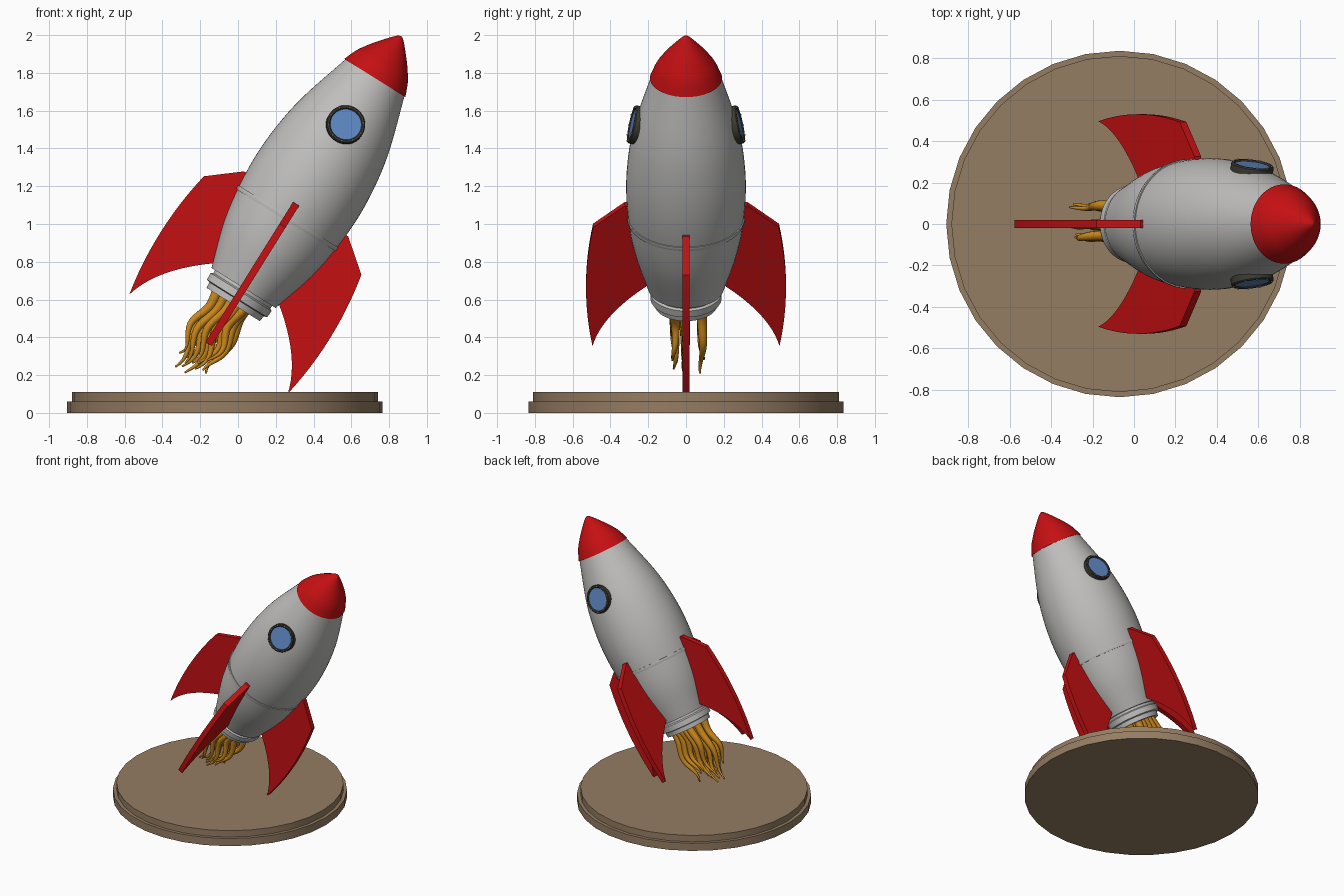
import bpy, bmesh, math
from mathutils import Matrix, Vector

if "Cube" in bpy.data.objects:
    bpy.data.objects.remove(bpy.data.objects["Cube"])


def material(name, rgb):
    m = bpy.data.materials.new(name)
    m.diffuse_color = (*rgb, 1)
    m.use_nodes = True
    m.node_tree.nodes["Principled BSDF"].inputs["Base Color"].default_value = m.diffuse_color
    return m


RED = material("red", (0.56, 0.005, 0.006))
GREY = material("light grey", (0.52, 0.515, 0.505))
WOOD = material("tan wood", (0.30, 0.205, 0.125))
ORANGE = material("flame orange", (0.60, 0.25, 0.012))
BLUE = material("window blue", (0.115, 0.25, 0.55))
DARK = material("dark metal", (0.045, 0.043, 0.032))

# The rocket is built upright around its seam ring, then tilted
TILT = Matrix.Translation((0.26, 0, 1.03)) @ Matrix.Rotation(math.radians(32), 4, 'Y')


def finish(bm, name, mat, matrix, angle=30):
    bmesh.ops.remove_doubles(bm, verts=bm.verts, dist=1e-5)
    bmesh.ops.recalc_face_normals(bm, faces=bm.faces)
    bm.transform(matrix)
    me = bpy.data.meshes.new(name)
    bm.to_mesh(me)
    bm.free()
    me.materials.append(mat)
    ob = bpy.data.objects.new(name, me)
    bpy.context.collection.objects.link(ob)
    smooth(ob, angle)
    return ob


def smooth(ob, angle):
    bpy.ops.object.select_all(action='DESELECT')
    ob.select_set(True)
    bpy.context.view_layer.objects.active = ob
    bpy.ops.object.shade_smooth_by_angle(angle=math.radians(angle))


def lathe(name, profile, mat, matrix, segs=64, angle=30):
    """Revolve (radius, height) points around z."""
    bm = bmesh.new()
    vs = [bm.verts.new((r, 0, z)) for r, z in profile]
    es = [bm.edges.new(p) for p in zip(vs, vs[1:])]
    bmesh.ops.spin(bm, geom=vs + es, cent=(0, 0, 0), axis=(0, 0, 1),
                   angle=math.tau, steps=segs, use_merge=True)
    return finish(bm, name, mat, matrix, angle)


def spline(pts, n=6):
    """Catmull-Rom curve through the points."""
    p = [Vector(q) for q in pts]
    p = [2 * p[0] - p[1]] + p + [2 * p[-1] - p[-2]]
    out = []
    for a, b, c, d in zip(p, p[1:], p[2:], p[3:]):
        for i in range(n):
            t = i / n
            out.append(0.5 * (2 * b + (c - a) * t + (2 * a - 5 * b + 4 * c - d) * t * t
                              + (3 * b - a - 3 * c + d) * t ** 3))
    return [tuple(v) for v in out] + [tuple(pts[-1])]


def bezier(a, b, c, n=12):
    a, b, c = Vector(a), Vector(b), Vector(c)
    return [tuple(a * (1 - i / n) ** 2 + b * 2 * (i / n) * (1 - i / n) + c * (i / n) ** 2)
            for i in range(n + 1)]


# Stepped round base
lathe("base", [(0, 0), (0.835, 0), (0.835, 0.06), (0.81, 0.06), (0.81, 0.11), (0, 0.11)],
      WOOD, Matrix.Translation((-0.07, 0, 0)), segs=32)

# Hull, nose, seam and nozzle
hull = spline([(0.2, -0.435), (0.272, -0.2), (0.305, 0), (0.317, 0.2),
               (0.304, 0.4), (0.267, 0.6), (0.182, 0.885)])
lathe("hull", [(0, -0.435)] + hull + [(0, 0.885)], GREY, TILT)
nose = spline([(0.191, 0.876), (0.16, 0.95), (0.123, 1.006), (0.09, 1.049),
               (0.026, 1.122), (0, 1.139)], 4)
lathe("nose_cone", [(0, 0.876)] + nose, RED, TILT, angle=45)
lathe("seam_ring", [(0.29, -0.012), (0.308, -0.012), (0.312, 0), (0.312, 0.012),
                    (0.29, 0.012), (0.29, -0.012)], GREY, TILT)
lathe("nozzle", [(0, -0.43), (0.178, -0.43), (0.178, -0.452), (0.19, -0.46), (0.188, -0.5),
                 (0.17, -0.505), (0.166, -0.538), (0.14, -0.538), (0.13, -0.5), (0, -0.5)],
      GREY, TILT)

# Four swept fins
outline = ([(0.19, -0.40), (0.25, -0.2), (0.28, 0.09), (0.325, 0.09)]
           + bezier((0.492, -0.045), (0.565, -0.42), (0.495, -0.785))
           + bezier((0.495, -0.785), (0.444, -0.59), (0.2, -0.405))[1:])
for i in range(4):
    bm = bmesh.new()
    f = bm.faces.new([bm.verts.new((r, -0.019, z)) for r, z in outline])
    ext = bmesh.ops.extrude_face_region(bm, geom=[f])["geom"]
    bmesh.ops.translate(bm, vec=(0, 0.038, 0),
                        verts=[v for v in ext if isinstance(v, bmesh.types.BMVert)])
    finish(bm, f"fin_{i + 1}", RED, TILT @ Matrix.Rotation(i * math.pi / 2, 4, 'Z'))

# A porthole on each side: rim, glass and bolts
for side, y in (("front", -1), ("back", 1)):
    rot = Vector((0, y, 0.25)).to_track_quat('Z', 'Y').to_matrix().to_4x4()
    m = TILT @ Matrix.Translation((0, y * 0.272, 0.584)) @ rot
    lathe(side + "_window_rim", [(0.083, -0.03), (0.103, -0.03), (0.103, 0.012), (0.098, 0.018),
                                 (0.088, 0.018), (0.083, 0.012), (0.083, -0.03)], DARK, m, 48)
    lathe(side + "_window_glass", [(0, 0.004), (0.085, 0.004), (0.085, 0.011), (0, 0.011)],
          BLUE, m, 48)
    bm = bmesh.new()
    for k in range(10):
        a = math.tau * k / 10
        bmesh.ops.create_uvsphere(bm, u_segments=8, v_segments=6, radius=0.005,
                                  matrix=Matrix.Translation((0.093 * math.cos(a),
                                                             0.093 * math.sin(a), 0.018)))
    finish(bm, side + "_window_bolts", GREY, m, 60)

# Exhaust flames: layers of wavy tapering tongues
cu = bpy.data.curves.new("flames", 'CURVE')
cu.dimensions = '3D'
cu.bevel_depth = 1
cu.bevel_resolution = 2
cu.use_fill_caps = True
layers = [(-0.06, -0.05, 0.9), (-0.005, 0.0, 1.0), (0.085, 0.02, 0.88)]
for li, (y, shift, size) in enumerate(layers):
    for k in range(5):
        x0 = (k - 2) * 0.04 + shift * 0.4
        length = (0.40, 0.46, 0.44, 0.46, 0.38)[(k + li) % 5] * size
        s = cu.splines.new('POLY')
        n = 16
        s.points.add(n)
        for i in range(n + 1):
            t = i / n
            x = x0 * (1 + 0.1 * t) + 0.022 * math.sin(t * 8 + k * 0.5 + li) * (0.4 + t) - 0.01
            yy = y + 0.012 * math.sin(t * 6 + k * 1.3) * t
            p = TILT @ Vector((x, yy, -0.52 - length * t))
            s.points[i].co = (*p, 1)
            s.points[i].radius = 0.023 * (1 - t ** 1.6) + 0.005
flames = bpy.data.objects.new("flames", cu)
bpy.context.collection.objects.link(flames)
cu.materials.append(ORANGE)
bpy.ops.object.select_all(action='DESELECT')
flames.select_set(True)
bpy.context.view_layer.objects.active = flames
bpy.ops.object.convert(target='MESH')
smooth(bpy.context.view_layer.objects.active, 60)
